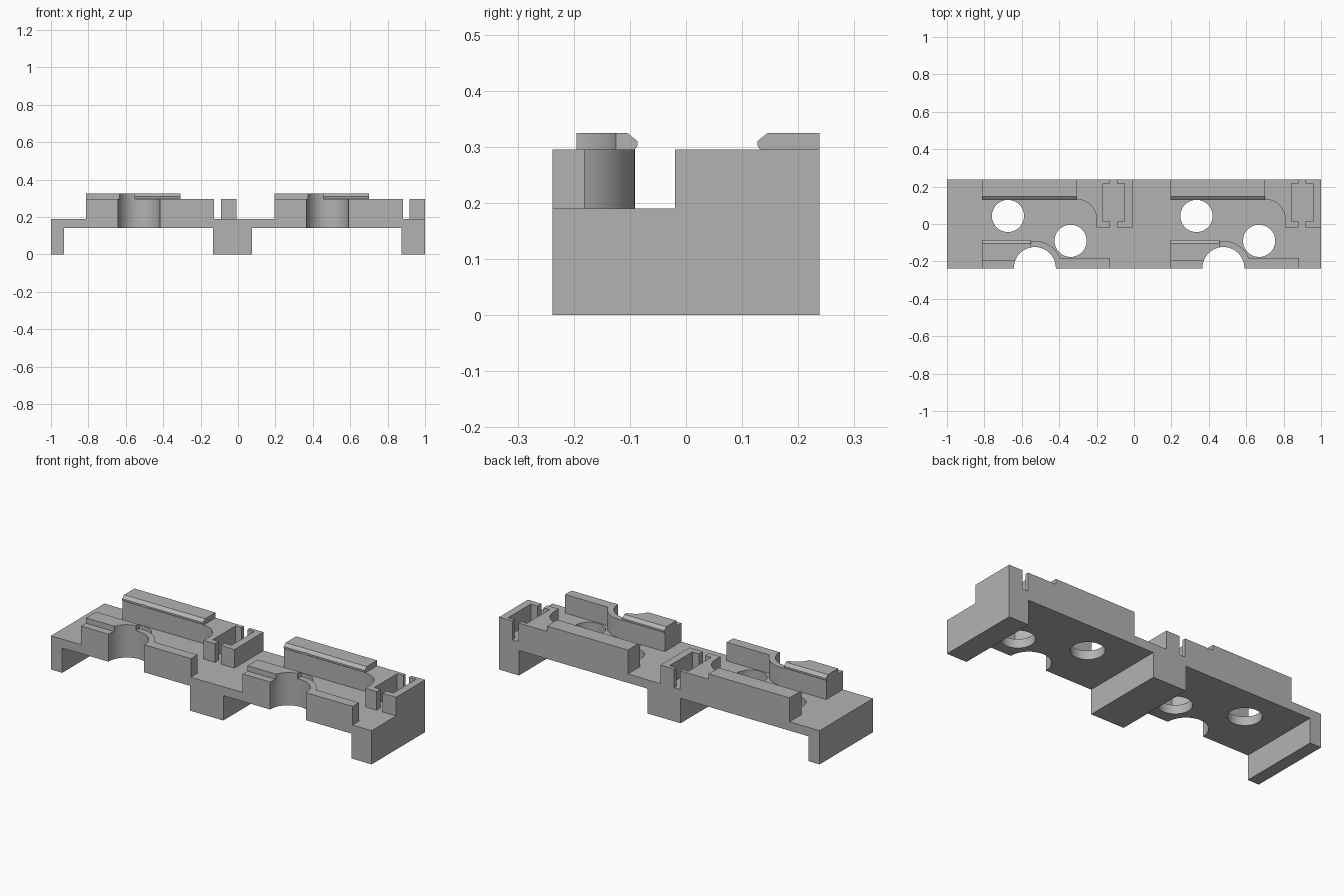
import bpy
import bmesh
from math import cos, sin, radians
from mathutils import Vector

if "Cube" in bpy.data.objects:
    bpy.data.objects.remove(bpy.data.objects["Cube"], do_unlink=True)

HALF_Y = 0.238     # half depth
FLOOR, DECK = 0.14, 0.19
WALL, LIP = 0.295, 0.325
PITCH = 1.008      # spacing of the two stations

grey = bpy.data.materials.new("plain grey")
grey.use_nodes = True
tone = (0.45, 0.45, 0.45, 1)
grey.diffuse_color = tone
grey.node_tree.nodes["Principled BSDF"].inputs["Base Color"].default_value = tone


def prism(name, outline, axis, low, high):
    """Extrude an outline along one axis; the outline uses the other two in order."""
    bm = bmesh.new()
    verts = []
    for p in outline:
        co = list(p)
        co.insert(axis, low)
        verts.append(bm.verts.new(co))
    face = bm.faces.new(verts)
    step = Vector((0, 0, 0))
    step[axis] = high - low
    new = bmesh.ops.extrude_face_region(bm, geom=[face])["geom"]
    bmesh.ops.translate(bm, vec=step, verts=[v for v in new if isinstance(v, bmesh.types.BMVert)])
    bmesh.ops.recalc_face_normals(bm, faces=bm.faces)
    mesh = bpy.data.meshes.new(name)
    bm.to_mesh(mesh)
    bm.free()
    mesh.materials.append(grey)
    obj = bpy.data.objects.new(name, mesh)
    bpy.context.scene.collection.objects.link(obj)
    return obj


def arc(cx, cy, r, start, end, n):
    angles = [radians(start + (end - start) * i / n) for i in range(n + 1)]
    return [(cx + r * cos(a), cy + r * sin(a)) for a in angles]


def rect(x0, x1, y0, y1):
    return [(x0, y0), (x1, y0), (x1, y1), (x0, y1)]


def combine(body, tool, operation):
    """Apply a boolean and discard the tool."""
    tool.hide_render = True
    mod = body.modifiers.new("combine", "BOOLEAN")
    mod.operation, mod.solver, mod.object = operation, "EXACT", tool
    graph = bpy.context.evaluated_depsgraph_get()
    graph.update()
    mesh = bpy.data.meshes.new_from_object(body.evaluated_get(graph))
    body.modifiers.clear()
    body.data = mesh
    bpy.data.objects.remove(tool, do_unlink=True)


# Deck with three feet, as one side profile
body = prism("mounting_base", [
    (-1, 0), (-0.93, 0), (-0.93, FLOOR), (-0.133, FLOOR), (-0.133, 0), (0.075, 0),
    (0.075, FLOOR), (0.875, FLOOR), (0.875, 0), (1, 0), (1, DECK), (-1, DECK)],
    1, -HALF_Y, HALF_Y)

for dx in (0, PITCH):
    def shift(points):
        return [(x + dx, y) for x, y in points]

    left, right = -0.812, -0.008

    # Back wall, sweeping round into the terminal block
    back = ([(left, HALF_Y), (left, 0.132)]
            + arc(-0.307, 0.025, 0.107, 90, 0, 16)
            + [(-0.2, -0.02), (right, -0.02), (right, HALF_Y)])
    combine(body, prism("back_wall", shift(back), 2, 0.17, WALL), "UNION")

    # Front wall, bulging round the notch
    front = ([(left, -HALF_Y), (left, -0.091)]
             + arc(-0.53, -HALF_Y, 0.147, 90, 23, 14)
             + [(-0.127, -0.181), (-0.127, -HALF_Y)])
    combine(body, prism("front_wall", shift(front), 2, 0.17, WALL), "UNION")

    # Chamfered retaining lips on both walls
    back_lip = [(HALF_Y, WALL), (HALF_Y, LIP), (0.146, LIP), (0.127, 0.31),
                (0.127, 0.303), (0.132, WALL)]
    combine(body, prism("back_lip", back_lip, 0, left + dx, -0.307 + dx), "UNION")
    front_lip = [(-0.195, WALL), (-0.195, LIP), (-0.105, LIP), (-0.086, 0.31),
                 (-0.086, 0.303), (-0.091, WALL)]
    combine(body, prism("front_lip", front_lip, 0, left + dx, -0.55 + dx), "UNION")

    # Round holes and the front notch
    for x, y, r in ((-0.674, 0.043, 0.086), (-0.339, -0.09, 0.086), (-0.53, -0.235, 0.112)):
        ring = arc(x, y, r, 0, 360, 48)[:-1]
        combine(body, prism("hole_cutter", shift(ring), 2, 0.05, 0.4), "DIFFERENCE")

    # Open pocket and the slot running through it
    for area in (rect(-0.167, -0.05, 0.014, 0.217), rect(-0.129, -0.092, -0.05, 0.3)):
        combine(body, prism("pocket_cutter", shift(area), 2, DECK, 0.4), "DIFFERENCE")

bpy.ops.object.select_all(action="DESELECT")
body.select_set(True)
bpy.context.view_layer.objects.active = body
bpy.ops.object.shade_smooth_by_angle(angle=radians(25))
